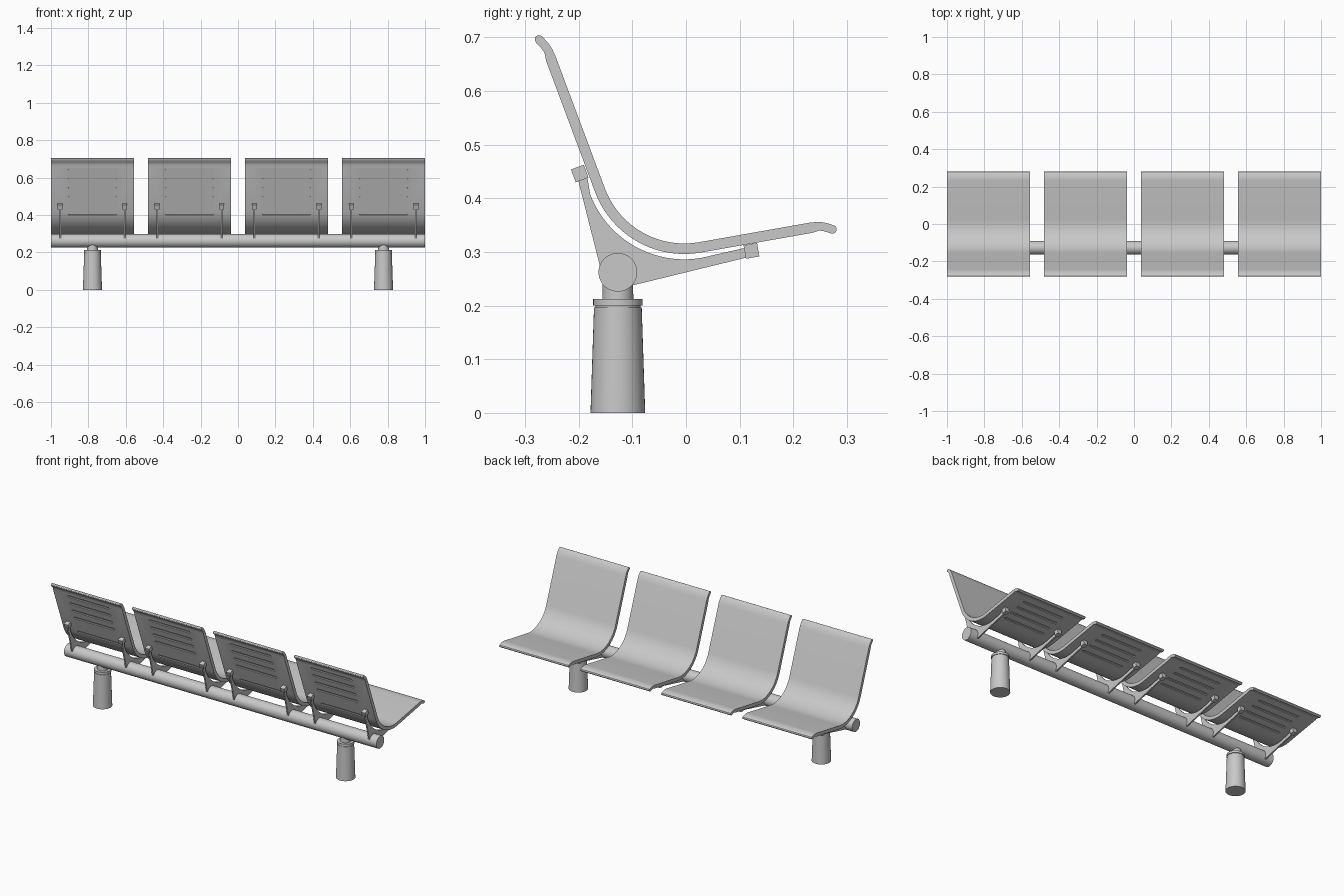
import bpy, bmesh, math
from mathutils import Vector, Matrix

if "Cube" in bpy.data.objects:
    bpy.data.objects.remove(bpy.data.objects["Cube"])

metal = bpy.data.materials.new("satin_grey_metal")
metal.use_nodes = True
GREY = (0.58, 0.58, 0.58, 1)
metal.diffuse_color = GREY
metal.node_tree.nodes["Principled BSDF"].inputs["Base Color"].default_value = GREY

SEAT_WIDTH, SEAT_PITCH = 0.443, 0.5188
TUBE = Vector((-0.127, 0.262))


def finish(name, bm, smooth=True):
    bmesh.ops.recalc_face_normals(bm, faces=bm.faces)
    mesh = bpy.data.meshes.new(name)
    bm.to_mesh(mesh)
    bm.free()
    mesh.materials.append(metal)
    ob = bpy.data.objects.new(name, mesh)
    bpy.context.scene.collection.objects.link(ob)
    if smooth:
        smooth_edges(ob)
    return ob


def smooth_edges(ob):
    bpy.ops.object.select_all(action="DESELECT")
    ob.select_set(True)
    bpy.context.view_layer.objects.active = ob
    bpy.ops.object.shade_smooth_by_angle(angle=math.radians(30))


def extrude_x(bm, outline, x, width):
    """Extrude a (y, z) outline along x, centred on x."""
    verts = [bm.verts.new((x - width / 2, p[0], p[1])) for p in outline]
    face = bm.faces.new(verts)
    new = bmesh.ops.extrude_face_region(bm, geom=[face])["geom"]
    bmesh.ops.translate(bm, vec=(width, 0, 0),
                        verts=[v for v in new if isinstance(v, bmesh.types.BMVert)])


def fillet(a, corner, b, length, steps):
    """Arc tangent to both legs of a corner."""
    u, v = (a - corner).normalized(), (b - corner).normalized()
    half = math.acos(u.dot(v)) / 2
    radius = length * math.tan(half)
    bisector = (u + v).normalized()
    centre = corner + bisector * length / math.cos(half)
    side = (u - v).normalized()
    sweep = math.pi / 2 - half
    angles = [sweep * (1 - 2 * i / steps) for i in range(steps + 1)]
    return [centre + (side * math.sin(t) - bisector * math.cos(t)) * radius for t in angles]


def normals(path):
    """Unit normals pointing to the sitting side."""
    out = []
    for i in range(len(path)):
        t = (path[min(i + 1, len(path) - 1)] - path[max(i - 1, 0)]).normalized()
        out.append(Vector((-t.y, t.x)))
    return out


def cap(centre, frm, to, through, steps=6):
    """Rounded tip between two edge points, excluding them."""
    r = (frm - to).length / 2
    side = (frm - to).normalized()
    return [centre + side * r * math.cos(a) + through * r * math.sin(a)
            for a in (math.pi * i / steps for i in range(1, steps))]


# Shell centre line in (y, z), from the back lip to the seat lip
back_top, corner, seat_front = Vector((-0.251, 0.660)), Vector((-0.111, 0.285)), Vector((0.234, 0.346))
arc = fillet(back_top, corner, seat_front, 0.139, 20)
back_lip = [Vector(p) for p in ((-0.274, 0.696), (-0.264, 0.6855), (-0.2565, 0.6745))]
seat_lip = [Vector(p) for p in ((0.249, 0.348), (0.260, 0.346), (0.273, 0.342))]
path = back_lip + [back_top] + arc + [seat_front] + seat_lip
upper, lower = [], []
for i, (p, n) in enumerate(zip(path, normals(path))):
    lip = i < len(back_lip) or i >= len(path) - len(seat_lip)
    upper.append(p + n * (0.008 if lip else 0.009))
    lower.append(p - n * (0.008 if lip else 0.0105))
front_tip = cap((upper[-1] + lower[-1]) / 2, upper[-1], lower[-1], (path[-1] - path[-2]).normalized())
top_tip = cap((upper[0] + lower[0]) / 2, lower[0], upper[0], (path[0] - path[1]).normalized())
shell_outline = upper + front_tip + lower[::-1] + top_tip

bm = bmesh.new()
extrude_x(bm, shell_outline, 0, SEAT_WIDTH)
shell = finish("seat_shell_1", bm, smooth=False)


# Round-ended grooves cut in the rear of the back and the underside of the seat
def groove(bm, point, normal):
    half, r, depth = 0.125, 0.006, 0.02
    along = Vector((normal.y, -normal.x))
    ring = []
    for sign in (1, -1):
        for i in range(7):
            a = math.pi * (i / 6 - 0.5)
            x = sign * (half + r * math.cos(a))
            q = point - normal * 0.0055 + along * sign * r * math.sin(a)
            ring.append(bm.verts.new((x, q.x, q.y)))
    face = bm.faces.new(ring)
    new = bmesh.ops.extrude_face_region(bm, geom=[face])["geom"]
    bmesh.ops.translate(bm, vec=(0, -normal.x * depth, -normal.y * depth),
                        verts=[v for v in new if isinstance(v, bmesh.types.BMVert)])


bm = bmesh.new()
back_dir = (back_top - corner).normalized()
seat_dir = (seat_front - corner).normalized()
back_normal = Vector((back_dir.y, -back_dir.x))
seat_normal = Vector((-seat_dir.y, seat_dir.x))
for z in (0.649, 0.601, 0.553, 0.505, 0.41):
    groove(bm, corner + back_dir * (z - corner.y) / back_dir.y, back_normal)
for y in (0.06, 0.11, 0.16, 0.21):
    groove(bm, corner + seat_dir * (y - corner.x) / seat_dir.x, seat_normal)
cutter = finish("groove_cutter", bm, smooth=False)
cutter.hide_render = True
cut = shell.modifiers.new("grooves", "BOOLEAN")
cut.operation, cut.solver, cut.object = "DIFFERENCE", "EXACT", cutter
bpy.context.view_layer.objects.active = shell
bpy.ops.object.modifier_apply(modifier=cut.name)
bpy.data.objects.remove(cutter)
smooth_edges(shell)

# Bracket: thin web following the shell, with a mounting pad at each end
back_pad = Vector((-0.198, 0.446))
seat_pad = Vector((0.122, 0.302))
inner = [p - n * 0.0205 for p, n in zip(arc, normals(arc))]
web = [Vector((-0.184, 0.439))] + inner + [Vector((0.112, 0.308)), Vector((0.115, 0.290)),
                                           Vector((-0.098, 0.238)), TUBE, Vector((-0.160, 0.272)),
                                           Vector((-0.201, 0.434))]


def pad(bm, x, centre, direction):
    angle = math.atan2(direction.y, direction.x)
    matrix = Matrix.Translation((x, centre.x, centre.y)) @ Matrix.Rotation(angle, 4, "X")
    bmesh.ops.create_cube(bm, size=0.0255, matrix=matrix)


bm = bmesh.new()
for x in (-0.173, 0.173):
    extrude_x(bm, web, x, 0.008)
    pad(bm, x, back_pad, back_dir)
    pad(bm, x, seat_pad, seat_dir)
bracket = finish("seat_brackets_1", bm)

# Row of four seats
for i in range(4):
    x = (i - 1.5) * SEAT_PITCH
    for source, name in ((shell, "seat_shell"), (bracket, "seat_brackets")):
        ob = source
        if i:
            ob = source.copy()
            ob.name = f"{name}_{i + 1}"
            bpy.context.scene.collection.objects.link(ob)
        ob.location.x = x

# Support tube
bm = bmesh.new()
bmesh.ops.create_cone(bm, cap_ends=True, segments=48, radius1=0.036, radius2=0.036, depth=2,
                      matrix=Matrix.Translation((0, TUBE.x, TUBE.y)) @ Matrix.Rotation(math.pi / 2, 4, "Y"))
finish("support_tube", bm)

# Legs: lathed foot, collar and neck
leg_profile = [(0.051, 0), (0.0445, 0.196), (0.042, 0.196), (0.042, 0.2), (0.046, 0.2),
               (0.046, 0.212), (0.029, 0.212), (0.028, 0.245)]
for name, x in (("right_leg", -0.778), ("left_leg", 0.778)):
    bm = bmesh.new()
    rings = []
    for r, z in leg_profile:
        circle = bmesh.ops.create_circle(bm, segments=40, radius=r,
                                         matrix=Matrix.Translation((x, TUBE.x, z)))
        rings.append(circle["verts"])
    for a, b in zip(rings, rings[1:]):
        for k in range(len(a)):
            m = (k + 1) % len(a)
            bm.faces.new((a[k], a[m], b[m], b[k]))
    bm.faces.new(rings[0])
    bm.faces.new(rings[-1])
    finish(name, bm)
